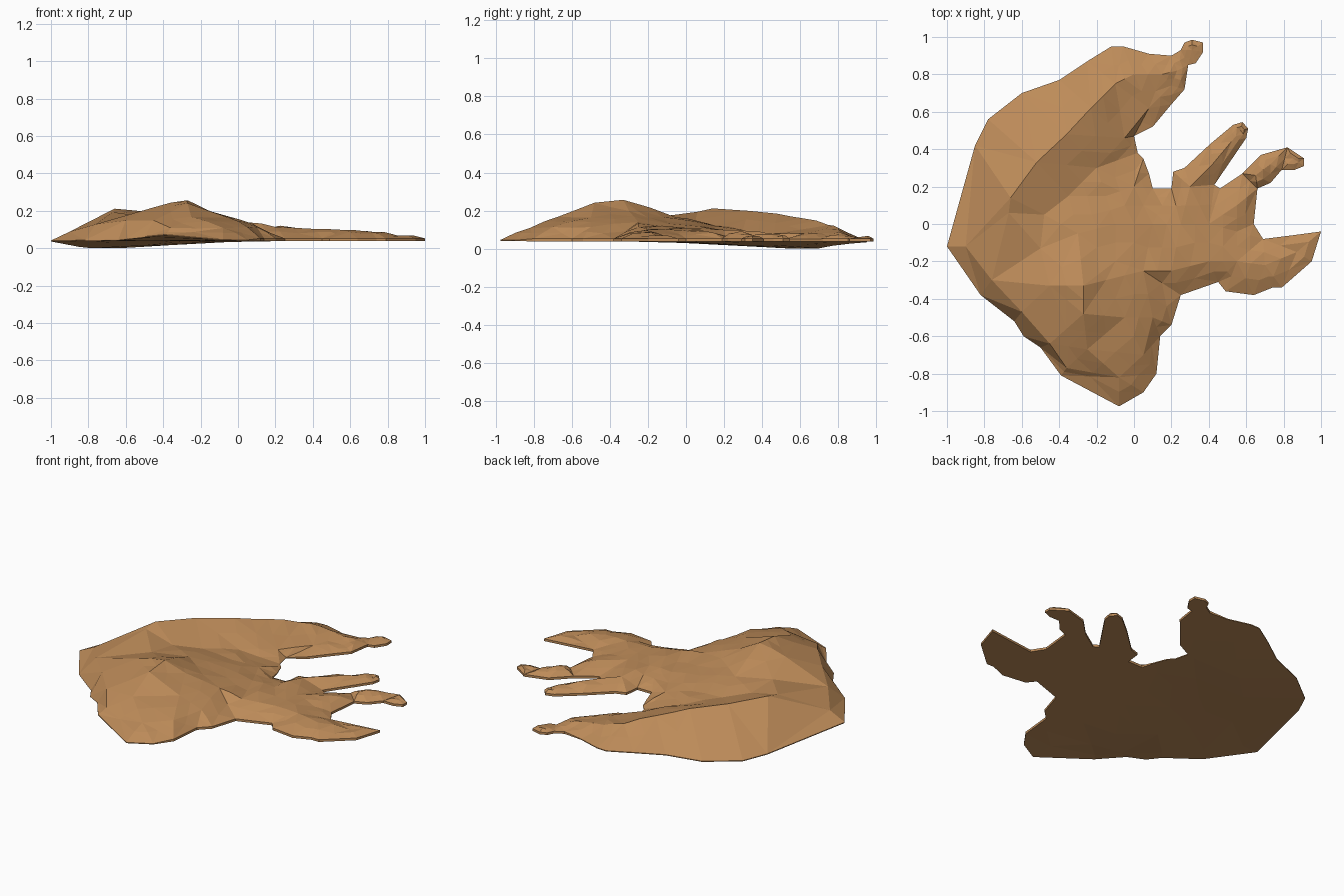
import bpy, bmesh, math, random
from mathutils import Vector
from mathutils.geometry import delaunay_2d_cdt

if "Cube" in bpy.data.objects:
    bpy.data.objects.remove(bpy.data.objects["Cube"])

random.seed(4)

# Plan outline, clockwise from the west tip
outline = [
    (-1, -.12), (-.85, .42), (-.78, .56), (-.6, .7), (-.4, .77), (-.25, .87), (-.12, .95),
    (-.06, .95), (.08, .91), (.2, .9), (.25, .93), (.27, .97), (.31, .985), (.37, .97),
    (.37, .92), (.33, .86), (.29, .85), (.27, .72), (.2, .64), (.1, .52), (0, .47),
    (.02, .38), (.05, .35), (.08, .27), (.1, .19), (.2, .19), (.21, .28), (.27, .3),
    (.41, .43), (.53, .53), (.58, .545), (.61, .51), (.6, .46), (.43, .21), (.46, .19),
    (.58, .27), (.68, .37), (.82, .41), (.91, .35), (.91, .31), (.86, .29), (.79, .29),
    (.73, .22), (.66, .19), (.64, 0), (.69, -.08), (.85, -.06), (1, -.04), (.95, -.2),
    (.79, -.34), (.74, -.34), (.64, -.38), (.49, -.36), (.45, -.31), (.25, -.38),
    (.2, -.54), (.14, -.6), (.12, -.8), (.05, -.9), (-.08, -.975), (-.39, -.81),
    (-.5, -.66), (-.59, -.6), (-.64, -.52), (-.82, -.38)]
outline.reverse()

# Height lines (x, y, z) running over the land
north_ridge = [(-.67, .06, .195), (-.66, .14, .213), (-.52, .33, .2), (-.36, .48, .185),
               (-.23, .62, .16), (-.1, .75, .125), (0, .8, .11), (.15, .8, .09),
               (.23, .82, .075), (.31, .93, .065)]
valley = [(-.48, .05, .15), (-.35, .15, .125), (-.2, .3, .1), (-.05, .46, .08),
          (.08, .62, .08), (.2, .74, .07)]
plateau = [(-.5, -.13, .17), (-.3, -.05, .165), (-.1, 0, .135), (.1, 0, .105),
           (0, .2, .085), (-.15, .15, .11), (.15, .1, .09), (.25, 0, .105)]
south_ridge = [(-.9, -.12, .09), (-.76, -.3, .13), (-.6, -.47, .15), (-.45, -.33, .22),
               (-.27, -.33, .258), (-.27, -.48, .243), (-.45, -.64, .15), (-.25, -.67, .17),
               (-.36, -.77, .11), (-.08, -.82, .11), (-.05, -.5, .165), (.05, -.7, .115),
               (.1, -.5, .115), (-.15, -.3, .2), (-.1, -.2, .165), (.05, -.25, .14)]
headlands = [(.2, -.25, .115), (.4, -.2, .105), (.55, -.2, .1), (.7, -.22, .09),
             (.87, -.15, .065), (.55, -.04, .08), (.4, 0, .1), (.55, .1, .095),
             (.65, .26, .085), (.73, .32, .08), (.85, .35, .065), (.3, .2, .1),
             (.42, .32, .095), (.52, .44, .08), (.57, .5, .065)]
spots = north_ridge + valley + plateau + south_ridge + headlands


def bump(x, y, cx, cy, s):
    return math.exp(-((x - cx) ** 2 + (y - cy) ** 2) / (2 * s * s))


# Underside dips at the north-west and lifts at the south-west
def under(x, y):
    return .04 - .04 * bump(x, y, -.7, .6, .33) + .03 * bump(x, y, -.42, -.8, .17)


def rim(x, y):
    return under(x, y) + (.014 if x > .1 else .005)


# Triangulate the plan through the outline and height points
n = len(outline)
plan = [Vector(p) for p in outline] + [Vector(p[:2]) for p in spots]
co, _, tris, orig, _, _ = delaunay_2d_cdt(plan, [], [list(range(n))], 1, 1e-5)

bm = bmesh.new()
top, low = [], []
index = {}
for i, p in enumerate(co):
    src = orig[i][0]
    index[src] = i
    z = rim(p.x, p.y) if src < n else spots[src - n][2]
    top.append(bm.verts.new((p.x, p.y, z)))
    low.append(bm.verts.new((p.x, p.y, under(p.x, p.y))))

# Land surface, underside and rim wall
land = []
for t in tris:
    land.append(bm.faces.new([top[i] for i in t]))
    bm.faces.new([low[i] for i in reversed(t)])
for k in range(n):
    a, b = index[k], index[(k + 1) % n]
    bm.faces.new((low[a], low[b], top[b], top[a]))

# Finer, rougher facets on the eastern land; the west stays coarse
land_set = set(land)
edges = {e for f in land for e in f.edges
         if all(g in land_set for g in e.link_faces)
         and sum(v.co.x for v in e.verts) / 2 > -.4}
res = bmesh.ops.subdivide_edges(bm, edges=list(edges), cuts=1)
for v in res["geom_inner"]:
    if isinstance(v, bmesh.types.BMVert):
        rise = .006 if v.co.x > .2 else .001
        v.co.z += rise + random.uniform(-.006, .006)
bmesh.ops.triangulate(bm, faces=bm.faces[:])
bmesh.ops.recalc_face_normals(bm, faces=bm.faces[:])

# Rest the lowest point on the ground
lowest = min(v.co.z for v in bm.verts)
for v in bm.verts:
    v.co.z -= lowest

mesh = bpy.data.meshes.new("terrain_island")
bm.to_mesh(mesh)
bm.free()
island = bpy.data.objects.new("terrain_island", mesh)
bpy.context.collection.objects.link(island)

# Sandy brown earth
earth = bpy.data.materials.new("earth")
earth.diffuse_color = (.51, .26, .1, 1)
earth.use_nodes = True
earth.node_tree.nodes["Principled BSDF"].inputs["Base Color"].default_value = earth.diffuse_color
mesh.materials.append(earth)
